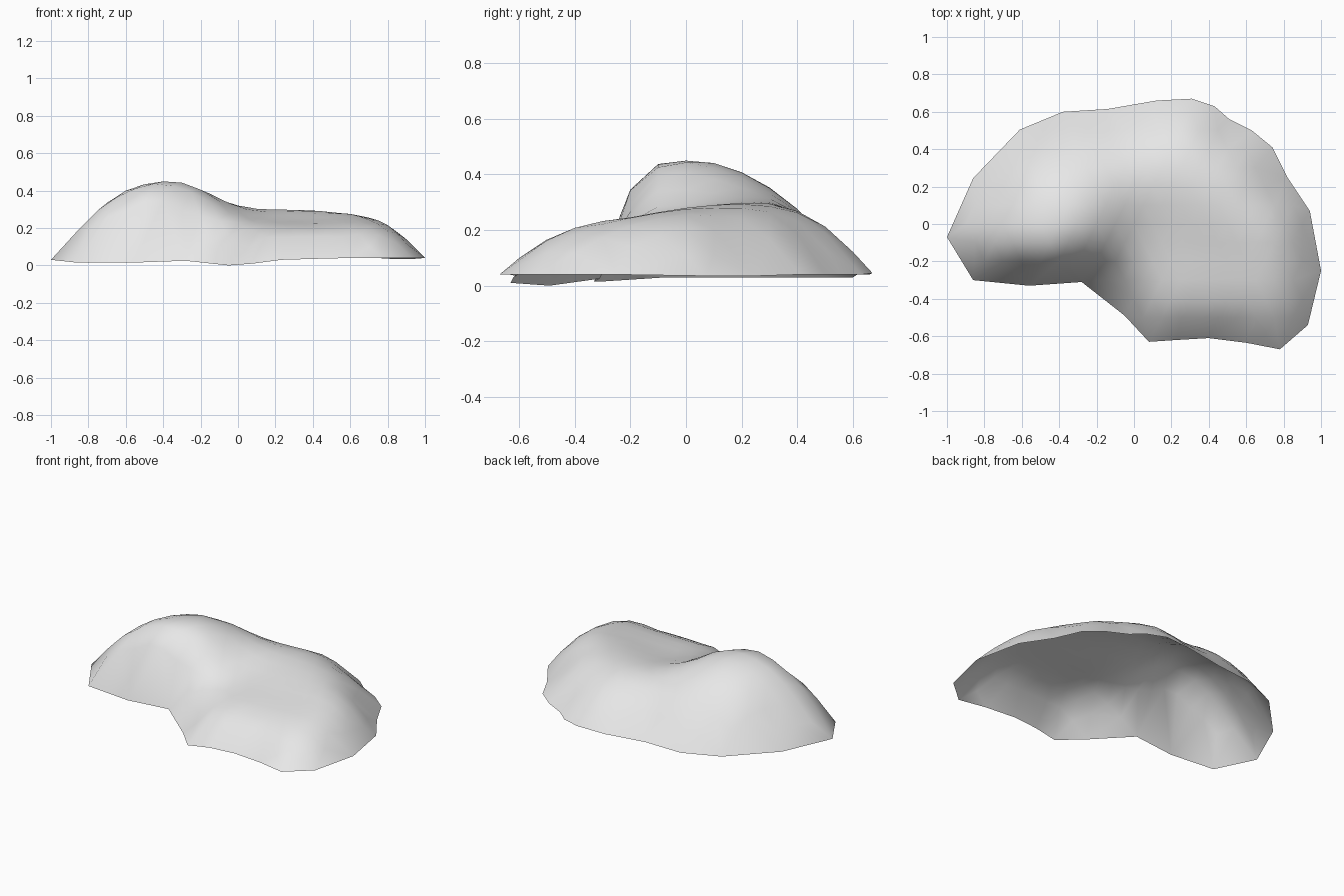
import bpy
import bmesh
import math
from mathutils import Vector
from mathutils.geometry import delaunay_2d_cdt, intersect_point_line

default_cube = bpy.data.objects.get("Cube")
if default_cube:
    bpy.data.objects.remove(default_cube, do_unlink=True)

# Outer rim of the open shell, counter-clockwise from the pointed end
RIM = [Vector(p) for p in (
    (-1, -.07, .03), (-.86, -.3, .015), (-.56, -.33, .015), (-.28, -.31, .025),
    (-.05, -.49, 0), (.08, -.63, .01), (.23, -.62, .03), (.4, -.61, .035),
    (.6, -.635, .04), (.78, -.67, .04), (.93, -.54, .04), (1, -.25, .04),
    (.94, .07, .035), (.82, .25, .035), (.74, .41, .04), (.63, .5, .04),
    (.51, .56, .04), (.43, .63, .04), (.31, .67, .045), (.12, .66, .04),
    (-.14, .615, .04), (-.38, .6, .03), (-.61, .505, .03), (-.86, .245, .03))]

# Key heights on the tall mound, its back slope and the notch
MOUND = [Vector(p) for p in (
    (-.46, 0, .44), (-.46, -.15, .41), (-.46, -.27, .24), (-.22, 0, .415),
    (-.22, .17, .4), (-.46, .17, .41), (-.68, 0, .35), (-.86, 0, .18),
    (-.72, -.2, .25), (-.24, -.2, .28), (-.3, .36, .31), (-.6, .3, .27),
    (-.25, .48, .2), (0, .17, .32), (0, -.05, .275), (-.02, -.3, .17))]

# Key heights on the low, broad lobe
LOBE = [Vector(p) for p in (
    (.16, .16, .295), (.35, .16, .295), (.3, .38, .27), (.3, .55, .17),
    (.05, .45, .23), (.66, .05, .26), (.55, .3, .23), (.81, -.2, .21),
    (.9, -.2, .14), (.8, .05, .19), (.4, -.17, .24), (.2, -.17, .235),
    (.62, -.2, .245), (.66, -.45, .19), (.4, -.45, .18), (.2, -.45, .18),
    (.4, -.55, .12), (.68, -.56, .13), (.14, -.53, .13), (.82, -.45, .16))]


def kernel(a, b):
    distance = (a.xy - b.xy).length
    return distance * distance * math.log(distance) if distance > 0 else 0


def solve(matrix, values):
    """Gaussian elimination with row pivoting."""
    rows = [list(row) + [value] for row, value in zip(matrix, values)]
    size = len(rows)
    for col in range(size):
        pivot = max(range(col, size), key=lambda r: abs(rows[r][col]))
        rows[col], rows[pivot] = rows[pivot], rows[col]
        for r in range(col + 1, size):
            factor = rows[r][col] / rows[col][col]
            if factor:
                rows[r] = [a - factor * b for a, b in zip(rows[r], rows[col])]
    result = [0] * size
    for r in reversed(range(size)):
        known = sum(rows[r][c] * result[c] for c in range(r + 1, size))
        result[r] = (rows[r][size] - known) / rows[r][r]
    return result


def smooth_height(points):
    """Return a thin-plate height function through the key points."""
    plane = [(1, p.x, p.y) for p in points]
    matrix = [[kernel(p, q) for q in points] + list(plane[i])
              for i, p in enumerate(points)]
    for axis in range(3):
        matrix.append([row[axis] for row in plane] + [0, 0, 0])
    weights = solve(matrix, [p.z for p in points] + [0, 0, 0])
    base, slope_x, slope_y = weights[len(points):]

    def height(p):
        bend = sum(w * kernel(p, q) for w, q in zip(weights, points))
        return base + slope_x * p.x + slope_y * p.y + bend
    return height


def inside_rim(p, margin):
    """True when p lies in the outline and clear of its edge."""
    inside = False
    for i, b in enumerate(RIM):
        a = RIM[i - 1]
        if (a.y > p.y) != (b.y > p.y):
            if p.x < a.x + (p.y - a.y) * (b.x - a.x) / (b.y - a.y):
                inside = not inside
        near, t = intersect_point_line(p, a.xy, b.xy)
        near = a.xy.lerp(b.xy, min(max(t, 0), 1))
        if (p - near).length < margin:
            return False
    return inside


# Fill the outline with a staggered lattice of points
STEP = .1
lattice = []
for row in range(-7, 8):
    for col in range(-10, 11):
        p = Vector(((col + (row % 2) / 2) * STEP, row * STEP))
        if inside_rim(p, STEP / 2):
            lattice.append(p)
flat = [p.xy for p in RIM] + lattice
verts, _, faces, *_ = delaunay_2d_cdt(flat, [], [list(range(len(RIM)))], 1, 1e-5)

# Raise the triangulated sheet into the shell
height = smooth_height(RIM + MOUND + LOBE)
bm = bmesh.new()
bm_verts = [bm.verts.new((p.x, p.y, max(0, height(p)))) for p in verts]
for face in faces:
    bm.faces.new([bm_verts[i] for i in face])
bm.normal_update()
if sum(f.normal.z for f in bm.faces) < 0:
    bmesh.ops.reverse_faces(bm, faces=bm.faces)
for face in bm.faces:
    face.smooth = True
mesh = bpy.data.meshes.new("curved_mound_shell")
bm.to_mesh(mesh)
bm.free()
shell = bpy.data.objects.new("curved_mound_shell", mesh)
bpy.context.collection.objects.link(shell)

# Plain light grey surface
grey = bpy.data.materials.new("light_grey")
grey.use_nodes = True
colour = (.8, .8, .8, 1)
grey.diffuse_color = colour
grey.node_tree.nodes["Principled BSDF"].inputs["Base Color"].default_value = colour
mesh.materials.append(grey)
